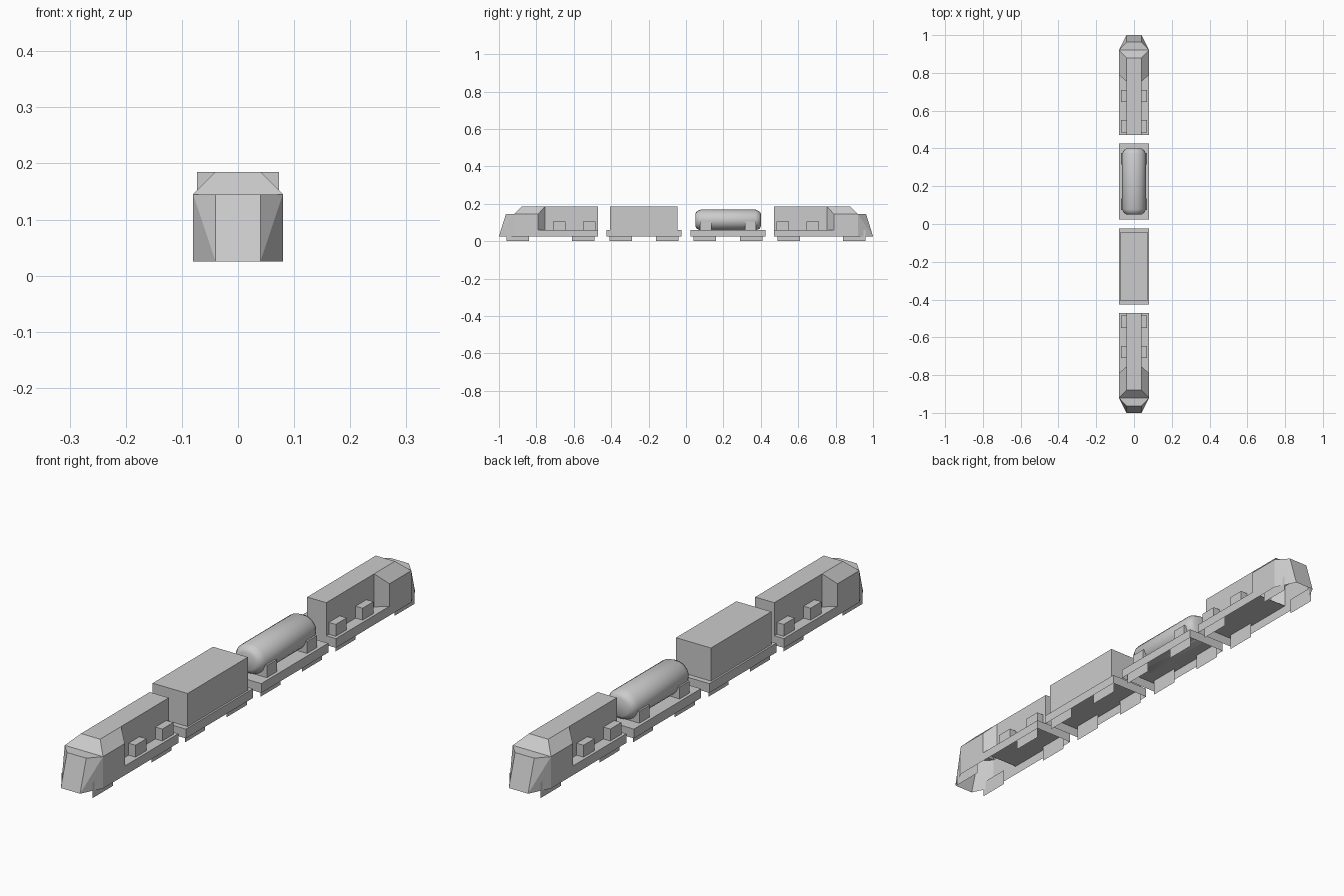
import bpy, bmesh
from math import pi
from mathutils import Matrix, Vector

if "Cube" in bpy.data.objects:
    bpy.data.objects.remove(bpy.data.objects["Cube"])


def make_object(name, bm):
    mesh = bpy.data.meshes.new(name)
    bm.to_mesh(mesh)
    bm.free()
    obj = bpy.data.objects.new(name, mesh)
    bpy.context.collection.objects.link(obj)
    return obj


def box(name, x0, x1, y0, y1, z0, z1, open_bottom=False):
    bm = bmesh.new()
    bmesh.ops.create_cube(bm, size=1)
    for v in bm.verts:
        v.co = Vector(((x0 + x1) / 2 + v.co.x * (x1 - x0),
                       (y0 + y1) / 2 + v.co.y * (y1 - y0),
                       (z0 + z1) / 2 + v.co.z * (z1 - z0)))
    if open_bottom:
        bm.normal_update()
        bmesh.ops.delete(bm, geom=[f for f in bm.faces if f.normal.z < -0.5],
                         context='FACES_ONLY')
    return make_object(name, bm)


def bogie(name, y, half=0.06):
    # Thin side plates hanging below the deck
    bm = bmesh.new()
    for x in (-0.065, 0.065):
        bm.faces.new([bm.verts.new((x, y + a * half, z))
                      for a, z in ((-1, 0), (1, 0), (1, 0.06), (-1, 0.06))])
    return make_object(name, bm)


def locomotive(name, turn):
    pts = dict(A=(.04, -1, .025), B=(.08, -.92, .025), C=(.04, -.963, .145),
               D=(.08, -.92, .145), E=(.04, -.88, .185), F=(.08, -.79, .145),
               G=(.04, -.755, .185), H=(.08, -.79, .06), I=(.04, -.755, .06),
               J=(.08, -.47, .06), K=(.08, -.47, .025), L=(.04, -.47, .185),
               M=(.04, -.47, .06))
    rot = Matrix.Rotation(pi if turn else 0, 4, 'Z')
    bm = bmesh.new()
    right = {k: bm.verts.new(p) for k, p in pts.items()}
    left = {k: bm.verts.new((-p[0], p[1], p[2])) for k, p in pts.items()}
    # Side panels, mirrored
    for panel in ("ABD", "ADC", "DFGE", "BKJHFD", "HIGF", "IMLG"):
        bm.faces.new([right[k] for k in panel])
        bm.faces.new([left[k] for k in reversed(panel)])
    # Panels crossing the centre line: nose, ledge, windscreen, roof, rear, deck
    for a, b in ("AC", "CD", "DE", "EG", "GL", "LM", "JK", "HJ"):
        bm.faces.new([left[a], right[a], right[b], left[b]])
    bm.transform(rot)
    make_object(name + "_body", bm)

    # Equipment boxes on the side decks
    for i, (y0, y1) in enumerate(((-.71, -.645), (-.55, -.485))):
        for side, s in (("right", 1), ("left", -1)):
            x0, x1 = sorted((s * .04, s * .069))
            o = box(f"{name}_{side}_equipment_box_{i + 1}", x0, x1, y0, y1, .06, .105)
            o.data.transform(rot)
    for i, y in enumerate((-.9, -.55)):
        bogie(f"{name}_bogie_{i + 1}", y).data.transform(rot)


def flat_wagon(name, y):
    box(name + "_deck", -.08, .08, y - .2, y + .2, .025, .06, open_bottom=True)
    for i, s in enumerate((-1, 1)):
        bogie(f"{name}_bogie_{i + 1}", y + s * .125)


locomotive("front_locomotive", False)
locomotive("rear_locomotive", True)

# Container wagon
flat_wagon("container_wagon", -.225)
box("container", -.073, .073, -.405, -.045, .06, .185)

# Tank wagon
flat_wagon("tank_wagon", .225)
bm = bmesh.new()
profile = ((.05, 0), (.05, .034), (.057, .046), (.078, .056),
           (.372, .056), (.393, .046), (.4, .034), (.4, 0))
verts = [bm.verts.new((r, y, 0)) for y, r in profile]
edges = [bm.edges.new(e) for e in zip(verts, verts[1:])]
bmesh.ops.spin(bm, geom=verts + edges, cent=(0, 0, 0), axis=(0, 1, 0),
               angle=2 * pi, steps=24)
bmesh.ops.remove_doubles(bm, verts=bm.verts, dist=1e-4)
bmesh.ops.recalc_face_normals(bm, faces=bm.faces)
bm.transform(Matrix.Translation((0, 0, .113)) @ Matrix.Diagonal((1.12, 1, 1, 1)))
tank = make_object("tank", bm)
bpy.context.view_layer.objects.active = tank
tank.select_set(True)
bpy.ops.object.shade_smooth_by_angle(angle=0.7)

# Tank cradles
for i, y in enumerate((.105, .345)):
    box(f"tank_cradle_{i + 1}", -.068, .068, y - .03, y + .03, .06, .105)
